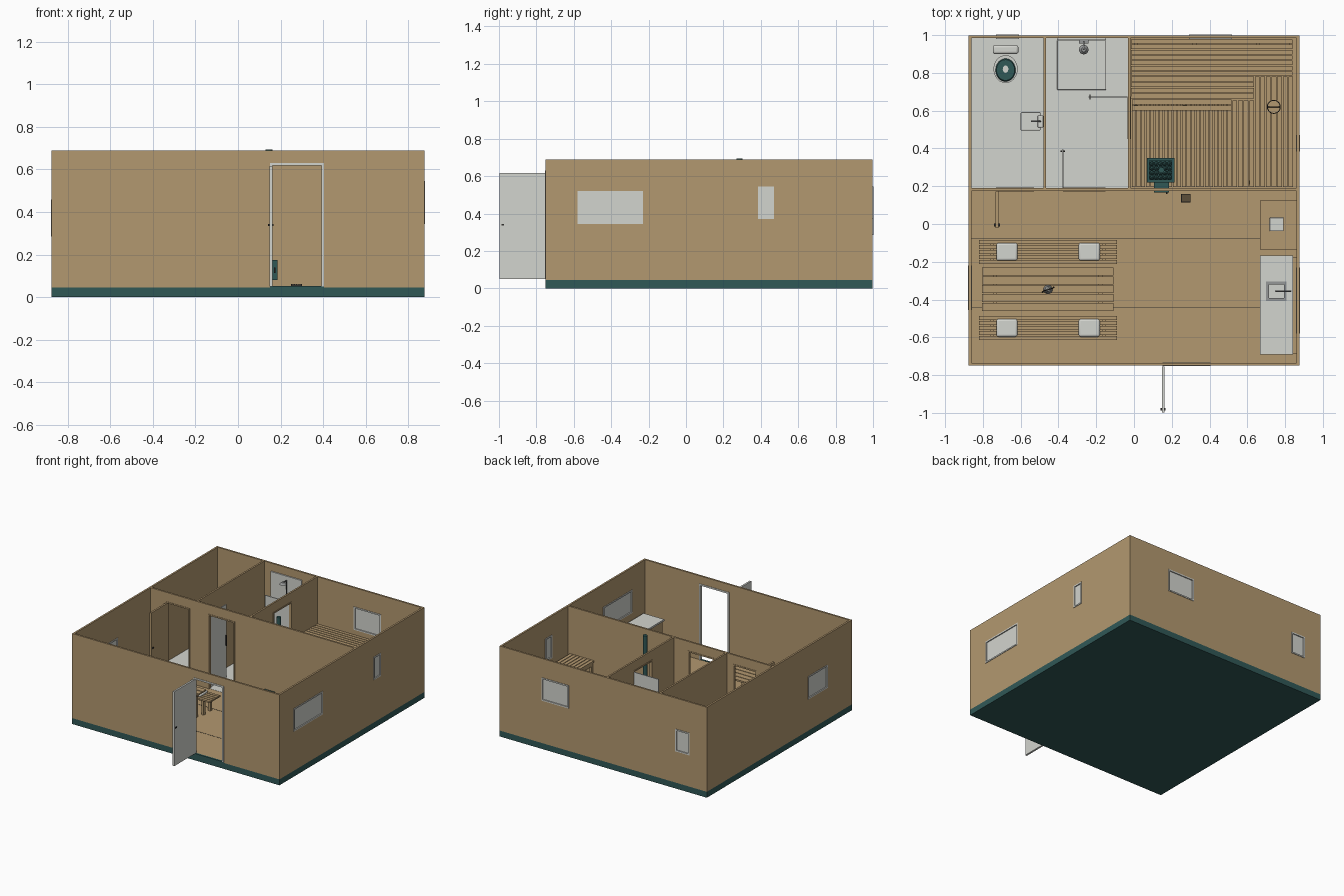
import bpy, bmesh, math
from mathutils import Matrix, Vector

if "Cube" in bpy.data.objects:
    bpy.data.objects.remove(bpy.data.objects["Cube"])


def material(name, rgb):
    m = bpy.data.materials.new(name)
    m.diffuse_color = (*rgb, 1)
    m.use_nodes = True
    m.node_tree.nodes["Principled BSDF"].inputs["Base Color"].default_value = m.diffuse_color
    return m


WOOD = material("light wood", (0.45, 0.315, 0.16))
WHITE = material("off white", (0.65, 0.66, 0.62))
TEAL = material("dark teal", (0.03, 0.098, 0.094))
DARK = material("dark iron", (0.03, 0.028, 0.025))
STEEL = material("grey steel", (0.3, 0.31, 0.31))

FLOOR, TOP, T = 0.05, 0.69, 0.014


def finish(name, bm, mat, bevel=0, smooth=False):
    me = bpy.data.meshes.new(name)
    bm.to_mesh(me)
    bm.free()
    me.materials.append(mat)
    ob = bpy.data.objects.new(name, me)
    bpy.context.collection.objects.link(ob)
    if bevel:
        mod = ob.modifiers.new("bevel", 'BEVEL')
        mod.width, mod.segments = bevel, 3
    if smooth:
        bpy.context.view_layer.objects.active = ob
        ob.select_set(True)
        bpy.ops.object.shade_smooth_by_angle()
        ob.select_set(False)
    return ob


def boxes(name, mat, items, bevel=0, smooth=False):
    """Boxes given as (x0, x1, y0, y1, z0, z1), joined in one object."""
    bm = bmesh.new()
    for x0, x1, y0, y1, z0, z1 in items:
        mtx = Matrix.Translation(((x0 + x1) / 2, (y0 + y1) / 2, (z0 + z1) / 2))
        mtx = mtx @ Matrix.Diagonal((x1 - x0, y1 - y0, z1 - z0, 1))
        bmesh.ops.create_cube(bm, size=1, matrix=mtx)
    return finish(name, bm, mat, bevel, smooth)


def cone(name, mat, pos, r1, r2, h, sy=1.0, n=24):
    """Upright round part standing on pos."""
    bm = bmesh.new()
    mtx = Matrix.Translation(Vector(pos) + Vector((0, 0, h / 2))) @ Matrix.Diagonal((1, sy, 1, 1))
    bmesh.ops.create_cone(bm, cap_ends=True, segments=n, radius1=r1, radius2=r2, depth=h, matrix=mtx)
    return finish(name, bm, mat, smooth=True)


def tube(name, mat, pts, r, closed=False):
    cu = bpy.data.curves.new(name, 'CURVE')
    cu.dimensions, cu.bevel_depth, cu.bevel_resolution, cu.use_fill_caps = '3D', r, 2, True
    sp = cu.splines.new('POLY')
    sp.points.add(len(pts) - 1)
    for p, q in zip(sp.points, pts):
        p.co = (*q, 1)
    sp.use_cyclic_u = closed
    cu.materials.append(mat)
    ob = bpy.data.objects.new(name, cu)
    bpy.context.collection.objects.link(ob)


def place(ax, u0, u1, p0, p1, z0, z1):
    return (u0, u1, p0, p1, z0, z1) if ax == 'x' else (p0, p1, u0, u1, z0, z1)


def wall(name, ax, p0, p1, a, b, openings=()):
    out, cur = [], a
    for u0, u1, z0, z1 in openings:
        out.append(place(ax, cur, u0, p0, p1, 0.045, TOP))
        if z0 > FLOOR:
            out.append(place(ax, u0, u1, p0, p1, 0.045, z0))
        out.append(place(ax, u0, u1, p0, p1, z1, TOP))
        cur = u1
    out.append(place(ax, cur, b, p0, p1, 0.045, TOP))
    boxes(name, WOOD, out)


def frame(name, mat, ax, p0, p1, hole, w, sill=True):
    u0, u1, z0, z1 = hole
    out = [place(ax, u0, u0 + w, p0, p1, z0, z1), place(ax, u1 - w, u1, p0, p1, z0, z1),
           place(ax, u0 + w, u1 - w, p0, p1, z1 - w, z1)]
    if sill:
        out.append(place(ax, u0 + w, u1 - w, p0, p1, z0, z0 + w))
    boxes(name, mat, out)


def window(name, ax, p0, p1, hole):
    frame(name + "_frame", WHITE, ax, p0 - 0.004, p1 + 0.004, hole, 0.01)
    u0, u1, z0, z1 = hole
    mid = (p0 + p1) / 2
    boxes(name + "_pane", WHITE, [place(ax, u0 + .01, u1 - .01, mid - .003, mid + .003, z0 + .01, z1 - .01)])


# Base and floors
X, Y0, Y1 = 0.875, -0.75, 0.998
boxes("foundation", TEAL, [(-X, X, Y0, Y1, 0, 0.045), (0.15, 0.405, Y0, Y0 + T, 0.045, 0.052)])
boxes("wood_floor", WOOD, [(-X + T, X - T, Y0 + T, 0.18, 0.045, FLOOR),
                           (-0.025, X - T, 0.18, Y1 - T, 0.045, FLOOR)])
boxes("tile_floor", WHITE, [(-X + T, -0.025, 0.18, Y1 - T, 0.045, FLOOR + 0.001)])
boxes("floor_seams", DARK, [(-X + T, X - T, y - .0015, y + .0015, FLOOR, FLOOR + .001) for y in (-0.075, -0.44)])

# Outer walls and their openings
entry = (0.15, 0.405, FLOOR, 0.63)
right_holes = [(-0.58, -0.23, 0.345, 0.52), (0.385, 0.47, 0.37, 0.545)]
back_holes = [(-0.73, -0.61, 0.285, 0.455), (0.29, 0.52, 0.37, 0.545)]
left_holes = [(-0.455, -0.22, 0.285, 0.46)]
wall("front_wall", 'x', Y0, Y0 + T, -X, X, [entry])
wall("back_wall", 'x', Y1 - T, Y1, -X, X, back_holes)
wall("left_wall", 'y', -X, -X + T, Y0 + T, Y1 - T, left_holes)
wall("right_wall", 'y', X - T, X, Y0 + T, Y1 - T, right_holes)
for label, ax, p, holes in (("right_window", 'y', X - T, right_holes), ("left_window", 'y', -X, left_holes),
                            ("back_window", 'x', Y1 - T, back_holes)):
    for h in holes:
        window(label, ax, p, p + T, h)

# Partitions
toilet_door, shower_door = (-0.73, -0.53, FLOOR, 0.62), (-0.375, -0.15, FLOOR, 0.62)
sauna_door = (0.45, 0.675, FLOOR, 0.62)
wall("cross_partition", 'x', 0.176, 0.19, -X + T, X - T, [toilet_door, shower_door])
wall("toilet_partition", 'y', -0.48, -0.467, 0.19, Y1 - T)
wall("sauna_partition", 'y', -0.032, -0.019, 0.19, Y1 - T, [sauna_door])

# Door frames, leaves and handles
frame("entry_frame", WHITE, 'x', Y0 - 0.003, Y0 + T + 0.003, entry, 0.012, False)
frame("toilet_door_frame", WOOD, 'x', 0.173, 0.193, toilet_door, 0.01, False)
frame("shower_door_frame", WOOD, 'x', 0.173, 0.193, shower_door, 0.01, False)
frame("sauna_door_frame", WOOD, 'y', -0.035, -0.016, sauna_door, 0.01, False)
boxes("entry_door", WHITE, [(0.147, 0.161, -0.998, -0.755, FLOOR, 0.617)])
boxes("toilet_door", WOOD, [(-0.732, -0.718, -0.02, 0.172, FLOOR, 0.61)])
boxes("shower_door", WHITE, [(-0.38, -0.373, 0.193, 0.395, FLOOR + .002, 0.61)])
boxes("glass_door", WHITE, [(-0.24, -0.036, 0.669, 0.676, FLOOR + .002, 0.61)])
boxes("door_handles", DARK, [(0.141, 0.167, -0.987, -0.974, 0.335, 0.343),
                             (-0.74, -0.71, -0.012, 0.003, 0.335, 0.343),
                             (-0.39, -0.364, 0.382, 0.388, 0.3, 0.38),
                             (-0.236, -0.23, 0.66, 0.686, 0.3, 0.38)])


def slats(ax, u0, u1, p0, p1, n, z0, z1, gap=0.005):
    step = (p1 - p0 + gap) / n
    return [place(ax, u0, u1, p0 + i * step, p0 + (i + 1) * step - gap, z0, z1) for i in range(n)]


def slat_table(name, x0, x1, y0, y1, n, top):
    parts = slats('x', x0, x1, y0, y1, n, top - 0.012, top)
    for x in (x0 + 0.06, x1 - 0.08):
        parts.append((x, x + 0.02, y0 + .01, y1 - .01, top - 0.03, top - 0.012))
        for y in (y0 + 0.012, y1 - 0.032):
            parts.append((x, x + 0.02, y, y + 0.02, FLOOR, top - 0.03))
    parts.append((x0 + .07, x1 - .07, (y0 + y1) / 2 - .008, (y0 + y1) / 2 + .008, top - .045, top - .03))
    boxes(name, WOOD, parts)


# Dining set
slat_table("dining_table", -0.805, -0.108, -0.46, -0.23, 5, 0.27)
for y in (-0.147, -0.55):
    slat_table("dining_bench", -0.82, -0.09, y - 0.065, y + 0.062, 5, 0.175)
    for x in (-0.673, -0.237):
        boxes("cushion", WHITE, [(x - .056, x + .056, y - .047, y + .047, 0.175, 0.198)], 0.011, True)
cone("lantern_base", STEEL, (-0.455, -0.347, 0.27), 0.024, 0.016, 0.03)
cone("lantern_top", WHITE, (-0.455, -0.347, 0.30), 0.014, 0.008, 0.02)
tube("lantern_handle", DARK, [(-0.485, -0.36, .285), (-0.48, -0.355, .32), (-0.43, -0.34, .32), (-0.425, -0.335, .285)], 0.003)

# Kitchen
boxes("kitchen_cabinet", WOOD, [(0.68, 0.86, -0.685, -0.175, FLOOR, 0.29)])
sx0, sx1, sy0, sy1 = 0.7, 0.808, -0.407, -0.305
boxes("countertop", WHITE, [(0.668, 0.842, -0.692, sy0, 0.29, 0.303), (0.668, 0.842, sy1, -0.168, 0.29, 0.303),
                            (0.668, sx0, sy0, sy1, 0.29, 0.303), (sx1, 0.842, sy0, sy1, 0.29, 0.303)])
frame_boxes = [(sx0, sx1, sy0, sy0 + .014, .29, .306), (sx0, sx1, sy1 - .014, sy1, .29, .306),
               (sx0, sx0 + .014, sy0, sy1, .29, .306), (sx1 - .014, sx1, sy0, sy1, .29, .306)]
boxes("kitchen_sink", STEEL, frame_boxes)
boxes("sink_bottom", WHITE, [(sx0, sx1, sy0, sy1, 0.29, 0.294)])
tube("kitchen_tap", STEEL, [(0.83, -.355, .303), (0.83, -.355, .36), (0.75, -.355, .365), (0.75, -.355, .345)], 0.004)
boxes("low_cabinet", WOOD, [(0.675, 0.86, -0.13, 0.12, FLOOR, 0.29), (0.668, 0.86, -0.135, 0.125, 0.29, 0.3)])
boxes("cabinet_tray", WHITE, [(0.718, 0.792, -0.038, 0.034, 0.3, 0.31)], 0.003)

# Toilet room
boxes("toilet_tank", WHITE, [(-0.747, -0.612, 0.9, 0.947, 0.1, 0.27)], 0.012, True)
cone("toilet_bowl", WHITE, (-0.68, 0.82, FLOOR), 0.04, 0.064, 0.11, 1.15)
cone("toilet_seat", TEAL, (-0.68, 0.815, 0.16), 0.053, 0.048, 0.01, 1.15)
cone("toilet_water", WHITE, (-0.68, 0.82, 0.168), 0.015, 0.015, 0.004, 1.3)
boxes("wash_basin", WHITE, [(-0.6, -0.495, 0.495, 0.592, 0.25, 0.29), (-0.51, -0.48, 0.51, 0.575, 0.25, 0.3)], 0.005)
tube("basin_tap", STEEL, [(-0.495, .543, .29), (-0.495, .543, .325), (-0.545, .543, .325)], 0.004)

# Shower
boxes("shower_tray", WHITE, [(-0.407, -0.147, 0.71, 0.972, FLOOR, 0.065)], 0.003)
boxes("shower_panel", WHITE, [(-0.407, -0.147, 0.974, 0.984, 0.065, 0.63)])
tube("shower_pipe", STEEL, [(-0.266, .965, .3), (-0.266, .965, .6), (-0.266, .925, .605)], 0.005)
cone("shower_head", STEEL, (-0.266, 0.923, 0.59), 0.025, 0.012, 0.015)
boxes("shower_mixer", STEEL, [(-0.29, -0.242, 0.955, 0.975, 0.29, 0.305)])

# Sauna: duckboard, step and two upper benches
boxes("duckboard", WOOD, slats('y', 0.195, 0.65, -0.01, 0.515, 22, 0.056, 0.066)
      + [(-0.01, 0.515, y, y + .02, FLOOR, 0.056) for y in (0.21, 0.34, 0.49, 0.62)])
boxes("lower_bench", WOOD, slats('y', 0.195, 0.655, 0.522, 0.635, 4, 0.175, 0.187)
      + slats('x', -0.01, 0.517, 0.6, 0.66, 2, 0.175, 0.187)
      + [(x, x + .02, y, y + .02, FLOOR, 0.175) for x, y in
         ((0.525, 0.21), (0.525, 0.62), (0.61, 0.21), (0.0, 0.61), (0.26, 0.61))])
boxes("upper_bench", WOOD, slats('x', -0.015, 0.84, 0.785, 0.978, 7, 0.32, 0.334)
      + slats('x', -0.015, 0.635, 0.665, 0.78, 4, 0.32, 0.334)
      + slats('y', 0.195, 0.78, 0.64, 0.842, 7, 0.32, 0.334)
      + [(-0.015, 0.635, 0.672, 0.69, 0.295, 0.32), (0.645, 0.663, 0.2, 0.69, 0.295, 0.32)]
      + [(x, x + .02, y, y + .02, FLOOR, 0.32) for x in (0.0, 0.31, 0.645, 0.82) for y in (0.672, 0.95)]
      + [(x, x + .02, 0.2, 0.22, FLOOR, 0.32) for x in (0.645, 0.82)])
cone("bucket", WOOD, (0.74, 0.62, 0.334), 0.026, 0.032, 0.05)
tube("bucket_hoop", DARK, [(0.74 + .034 * math.cos(a * math.pi / 8), 0.62 + .034 * math.sin(a * math.pi / 8), .38)
                           for a in range(16)], 0.003, True)
tube("bucket_handle", DARK, [(0.706, .62, .384), (0.72, .62, .405), (0.76, .62, .405), (0.774, .62, .384)], 0.003)

# Stove with flue and stones
boxes("stove", TEAL, [(0.075, 0.207, 0.225, 0.345, 0.07, 0.24), (0.105, 0.185, 0.166, 0.225, 0.08, 0.175)])
boxes("stove_rim", TEAL, [(0.068, 0.214, 0.22, 0.235, .24, .265), (0.068, 0.214, 0.335, 0.35, .24, .265),
                          (0.068, 0.083, 0.235, 0.335, .24, .265), (0.199, 0.214, 0.235, 0.335, .24, .265)])
boxes("stove_feet", DARK, [(x, x + .02, y, y + .02, FLOOR, 0.07) for x in (0.08, 0.18) for y in (0.232, 0.32)]
      + [(0.17, 0.177, 0.158, 0.168, 0.115, 0.14)])
bm = bmesh.new()
for i in range(5):
    for j in range(4):
        at = Vector((0.095 + i * 0.023, 0.247 + j * 0.024, 0.248 + 0.006 * ((i * 3 + j) % 3)))
        bmesh.ops.create_icosphere(bm, subdivisions=1, radius=0.014, matrix=Matrix.Translation(at))
finish("stove_stones", bm, TEAL)
cone("flue", TEAL, (0.145, 0.285, 0.24), 0.016, 0.016, 0.455, n=16)

# Floor grate
boxes("floor_grate", DARK, slats('y', 0.113, 0.16, 0.25, 0.3, 5, 0.052, 0.062)
      + [(0.25, 0.3, y, y + .005, FLOOR, 0.06) for y in (0.113, 0.155)])
